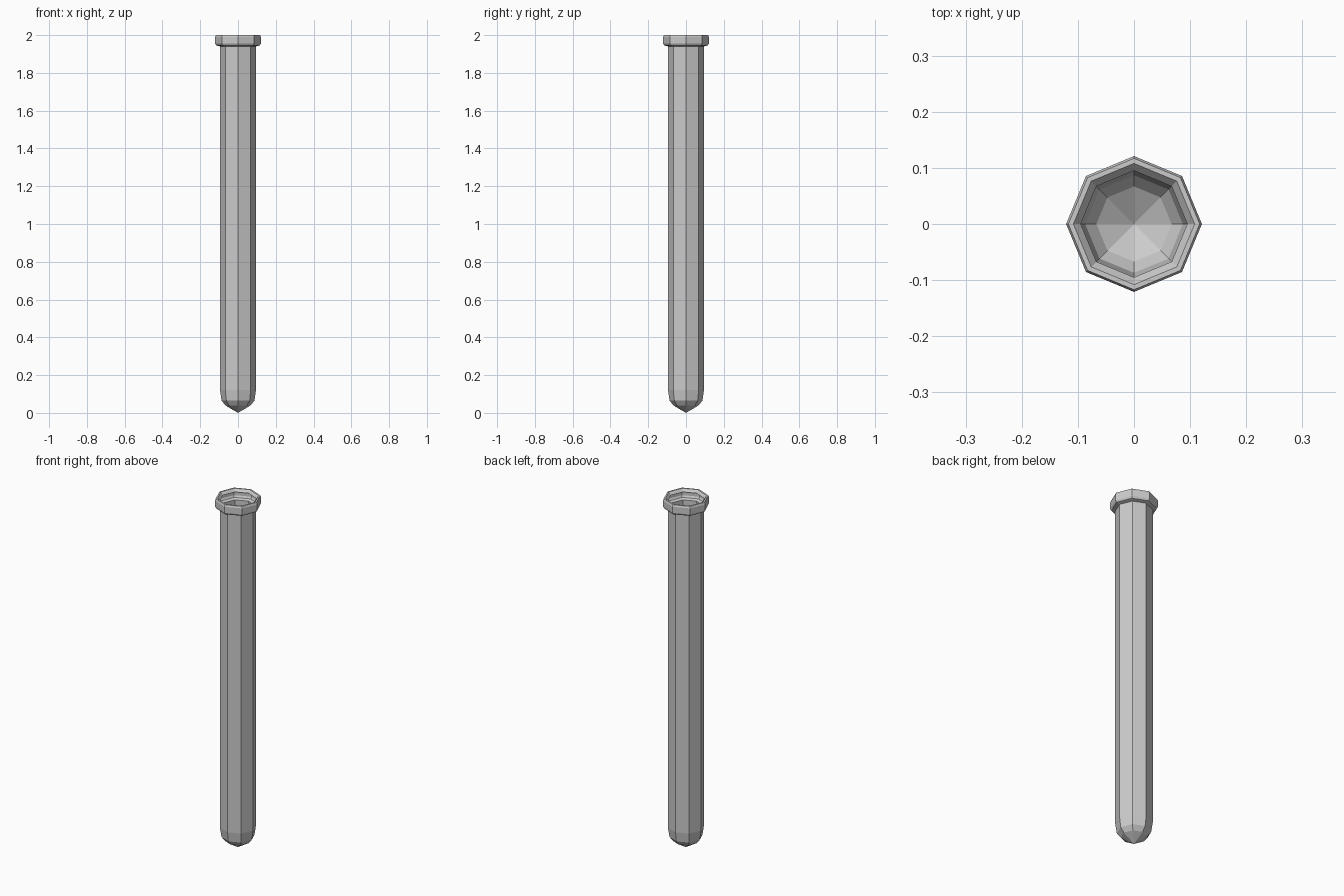
import bpy, bmesh, math

if "Cube" in bpy.data.objects:
    bpy.data.objects.remove(bpy.data.objects["Cube"])

SIDES = 8


def lathe(name, profile):
    """Revolve (radius, z) points about z; radius 0 becomes a single tip."""
    bm = bmesh.new()
    rings = []
    for r, z in profile:
        n = SIDES if r > 0 else 1
        rings.append([bm.verts.new((r * math.cos(i * math.tau / SIDES),
                                    r * math.sin(i * math.tau / SIDES), z))
                      for i in range(n)])
    for a, b in zip(rings, rings[1:]):
        for i in range(SIDES):
            j = (i + 1) % SIDES
            if len(a) == 1:
                bm.faces.new((a[0], b[j], b[i]))
            else:
                bm.faces.new((a[i], a[j], b[j], b[i]))
    me = bpy.data.meshes.new(name)
    bm.to_mesh(me)
    bm.free()
    ob = bpy.data.objects.new(name, me)
    bpy.context.collection.objects.link(ob)
    return ob


# Thin-walled tube: pointed tip, rounded base, straight wall, flared lip, open mouth
lathe("test_tube", [
    (0, 0.0), (0.067, 0.04), (0.087, 0.065), (0.095, 0.12),
    (0.095, 1.94), (0.115, 1.945), (0.121, 1.955),
    (0.121, 1.99), (0.117, 2.0), (0.108, 2.0), (0.095, 1.985),
])
